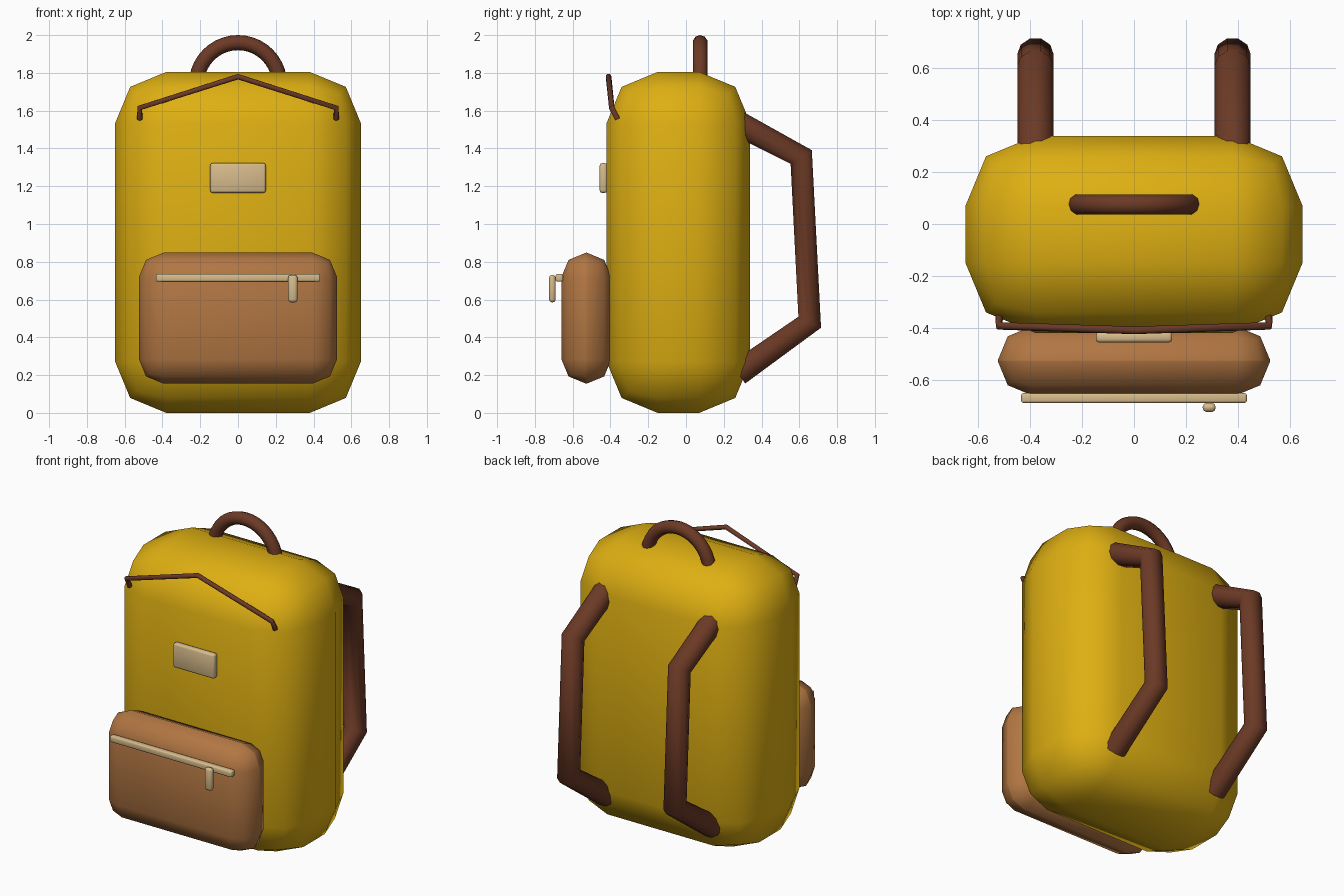
import bpy
import math

cube = bpy.data.objects.get("Cube")
if cube:
    bpy.data.objects.remove(cube, do_unlink=True)


def material(name, rgb):
    m = bpy.data.materials.new(name)
    m.use_nodes = True
    m.diffuse_color = (*rgb, 1)
    m.node_tree.nodes["Principled BSDF"].inputs["Base Color"].default_value = (*rgb, 1)
    return m


yellow = material("yellow canvas", (0.73, 0.43, 0.006))
tan = material("tan leather", (0.44, 0.18, 0.055))
brown = material("dark brown leather", (0.15, 0.042, 0.019))
cream = material("cream trim", (0.68, 0.50, 0.26))


def smooth(obj, angle):
    bpy.ops.object.select_all(action="DESELECT")
    obj.select_set(True)
    bpy.context.view_layer.objects.active = obj
    bpy.ops.object.shade_smooth_by_angle(angle=math.radians(angle))


def rounded_box(name, low, high, bevel, mat):
    """Box between two corners with its edges rounded in two steps."""
    centre = [(a + b) / 2 for a, b in zip(low, high)]
    bpy.ops.mesh.primitive_cube_add(size=1, location=centre)
    obj = bpy.context.object
    obj.name = name
    obj.scale = [b - a for a, b in zip(low, high)]
    bpy.ops.object.transform_apply(location=False, rotation=False, scale=True)
    obj.data.materials.append(mat)
    mod = obj.modifiers.new("rounding", "BEVEL")
    mod.width = bevel
    mod.segments = 2
    bpy.ops.object.modifier_apply(modifier=mod.name)
    smooth(obj, 50)
    return obj


def tube(name, points, radius, mat):
    """Round cord with sharp bends and closed ends."""
    curve = bpy.data.curves.new(name, "CURVE")
    curve.dimensions = "3D"
    curve.bevel_depth = radius
    curve.bevel_resolution = 3
    curve.use_fill_caps = True
    line = curve.splines.new("POLY")
    line.points.add(len(points) - 1)
    for p, co in zip(line.points, points):
        p.co = (*co, 1)
    obj = bpy.data.objects.new(name, curve)
    bpy.context.collection.objects.link(obj)
    curve.materials.append(mat)
    bpy.ops.object.select_all(action="DESELECT")
    obj.select_set(True)
    bpy.context.view_layer.objects.active = obj
    bpy.ops.object.convert(target="MESH")
    smooth(bpy.context.object, 50)


# Bag and front pocket
rounded_box("bag_body", (-0.65, -0.42, 0), (0.65, 0.34, 1.805), 0.27, yellow)
rounded_box("front_pocket", (-0.525, -0.66, 0.155), (0.525, -0.395, 0.848), 0.13, tan)

# Cream trim
rounded_box("pocket_zip", (-0.435, -0.69, 0.695), (0.435, -0.652, 0.735), 0.008, cream)
rounded_box("zip_pull", (0.265, -0.725, 0.585), (0.315, -0.69, 0.73), 0.015, cream)
rounded_box("front_patch", (-0.147, -0.457, 1.165), (0.147, -0.417, 1.322), 0.012, cream)

# Carrying handle, lower half hidden in the bag
bpy.ops.mesh.primitive_torus_add(
    location=(0, 0.075, 1.74), rotation=(math.pi / 2, 0, 0),
    major_radius=0.22, minor_radius=0.04, major_segments=40, minor_segments=10)
handle = bpy.context.object
handle.name = "top_handle"
handle.data.materials.append(brown)
smooth(handle, 50)

# Shoulder straps
for side, x in (("left", 0.38), ("right", -0.38)):
    path = [(0.28, 1.53), (0.61, 1.355), (0.655, 0.48), (0.275, 0.21)]
    tube(side + "_strap", [(x, y, z) for y, z in path], 0.07, brown)

# Flap cord, mirrored about the middle
half = [(0.52, -0.362, 1.555), (0.52, -0.393, 1.615)]
mirrored = [(-x, y, z) for x, y, z in half]
tube("flap_cord", mirrored + [(0, -0.41, 1.78)] + half[::-1], 0.015, brown)
